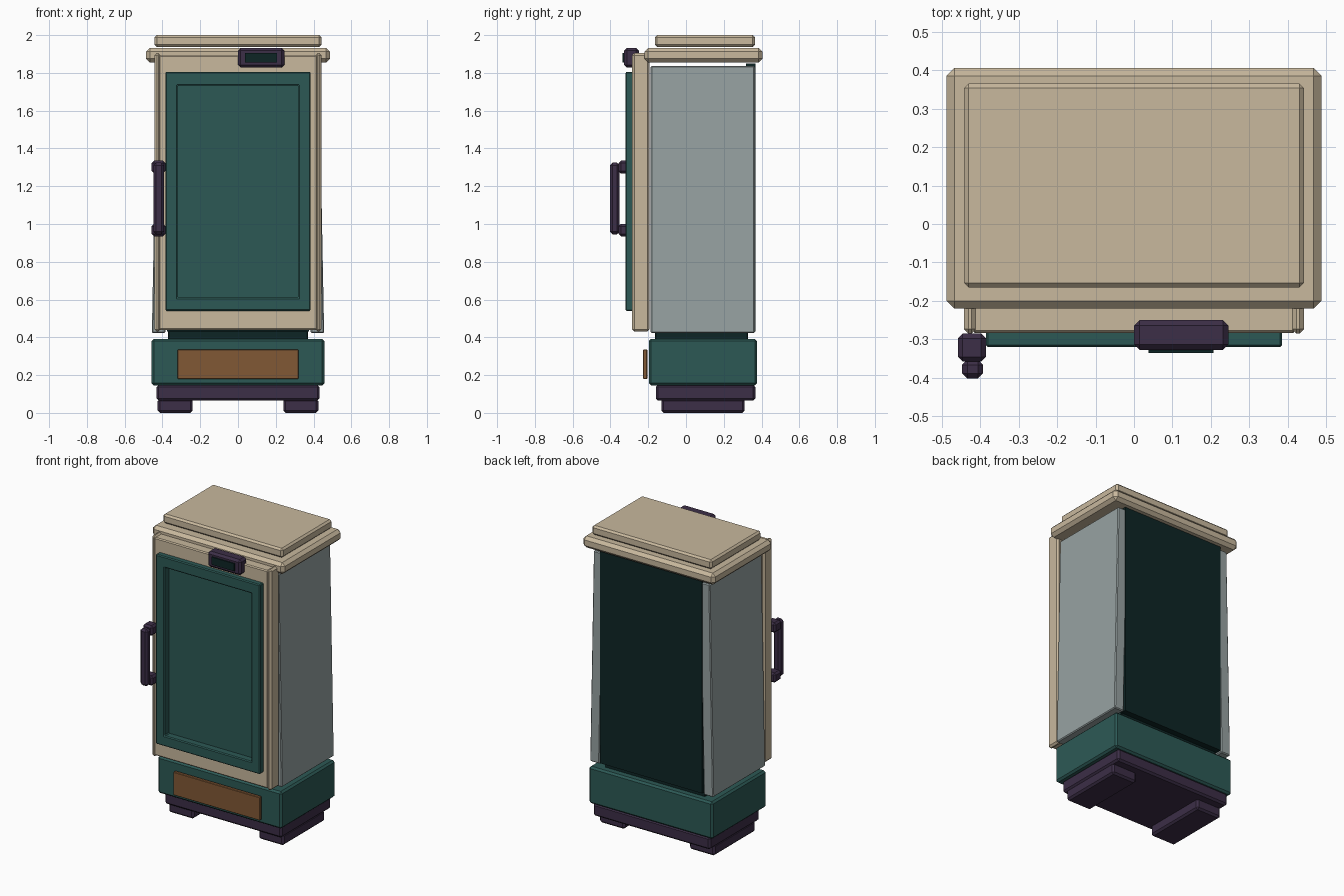
import bpy, bmesh

if "Cube" in bpy.data.objects:
    bpy.data.objects.remove(bpy.data.objects["Cube"])


def material(name, r, g, b):
    lin = [((c / 255 + 0.055) / 1.055) ** 2.4 for c in (r, g, b)]
    m = bpy.data.materials.new(name)
    m.diffuse_color = (*lin, 1)
    m.use_nodes = True
    m.node_tree.nodes["Principled BSDF"].inputs["Base Color"].default_value = m.diffuse_color
    return m


CREAM = material("cream", 200, 184, 157)
TEAL = material("teal", 44, 89, 85)
PLUM = material("dark plum", 60, 46, 71)
BROWN = material("copper brown", 129, 88, 53)
GREY = material("pale grey", 151, 162, 162)
DARK = material("dark green", 13, 37, 37)


def finish(bm, name, mat, bevel):
    bmesh.ops.recalc_face_normals(bm, faces=bm.faces)
    mesh = bpy.data.meshes.new(name)
    bm.to_mesh(mesh)
    bm.free()
    obj = bpy.data.objects.new(name, mesh)
    bpy.context.collection.objects.link(obj)
    mesh.materials.append(mat)
    if bevel:
        mod = obj.modifiers.new("bevel", 'BEVEL')
        mod.width = bevel
        mod.segments = 1
    return obj


def box(name, x, y, z, mat, bevel=0.01, lean=0.0):
    """Box from (min, max) ranges; lean shifts the top along x."""
    bm = bmesh.new()
    bmesh.ops.create_cube(bm, size=1)
    for v in bm.verts:
        top = v.co.z > 0
        v.co = (x[v.co.x > 0] + (lean if top else 0), y[v.co.y > 0], z[top])
    return finish(bm, name, mat, bevel)


def ring(name, outer, inner, y, mat, bevel):
    """Rectangular frame; outer and inner are (half width, z min, z max)."""
    bm = bmesh.new()

    def loop(r, yy):
        w, a, b = r
        return [bm.verts.new((px, yy, pz)) for px, pz in ((-w, a), (w, a), (w, b), (-w, b))]

    loops = [loop(outer, y[0]), loop(outer, y[1]), loop(inner, y[1]), loop(inner, y[0])]
    for i in range(4):
        a, b = loops[i], loops[(i + 1) % 4]
        for j in range(4):
            k = (j + 1) % 4
            bm.faces.new((a[j], a[k], b[k], b[j]))
    return finish(bm, name, mat, bevel)


# Feet, plinth and base drawer
for side, x in (("left", (-0.425, -0.24)), ("right", (0.24, 0.425))):
    box(side + "_foot", x, (-0.13, 0.31), (0, 0.075), PLUM, 0.012)
box("plinth", (-0.432, 0.432), (-0.16, 0.367), (0.065, 0.148), PLUM, 0.012)
box("base", (-0.457, 0.457), (-0.197, 0.376), (0.145, 0.392), TEAL, 0.012)
box("base_plate", (-0.32, 0.32), (-0.228, -0.205), (0.18, 0.335), BROWN, 0.003)
box("neck", (-0.37, 0.37), (-0.165, 0.328), (0.385, 0.435), DARK, 0.005)

# Cabinet: leaning side walls and back panel
for side, x, lean in (("left", (-0.456, -0.385), 0.027), ("right", (0.385, 0.456), -0.027)):
    box(side + "_wall", x, (-0.187, 0.364), (0.422, 1.836), GREY, 0.006, lean)
box("back_panel", (-0.377, 0.377), (0.318, 0.367), (0.43, 1.85), DARK, 0.0)

# Lid and raised cap
box("lid", (-0.487, 0.487), (-0.22, 0.405), (1.855, 1.932), CREAM, 0.02)
box("cap", (-0.442, 0.442), (-0.165, 0.365), (1.938, 2.0), CREAM, 0.012)

# Door frame, edge stiles, window bezel and recessed window panel
ring("door_frame", (0.418, 0.44, 1.895), (0.325, 0.605, 1.735), (-0.283, -0.195), CREAM, 0.006)
for side, x in (("left", (-0.442, -0.41)), ("right", (0.41, 0.442))):
    box(side + "_door_stile", x, (-0.285, -0.193), (0.43, 1.905), CREAM, 0.012)
ring("window_bezel", (0.385, 0.54, 1.806), (0.32, 0.61, 1.732), (-0.32, -0.265), TEAL, 0.006)
box("window_panel", (-0.325, 0.325), (-0.268, -0.215), (0.605, 1.737), TEAL, 0.0)

# Handle
for end, z in (("lower", (0.935, 1.0)), ("upper", (1.268, 1.335))):
    box(end + "_handle_mount", (-0.457, -0.385), (-0.357, -0.285), z, PLUM, 0.012)
box("handle_grip", (-0.447, -0.392), (-0.402, -0.352), (0.945, 1.325), PLUM, 0.014)

# Display on the door top
box("display_housing", (0, 0.245), (-0.327, -0.25), (1.828, 1.932), PLUM, 0.014)
box("display_screen", (0.038, 0.206), (-0.335, -0.3265), (1.855, 1.906), DARK, 0.0)
